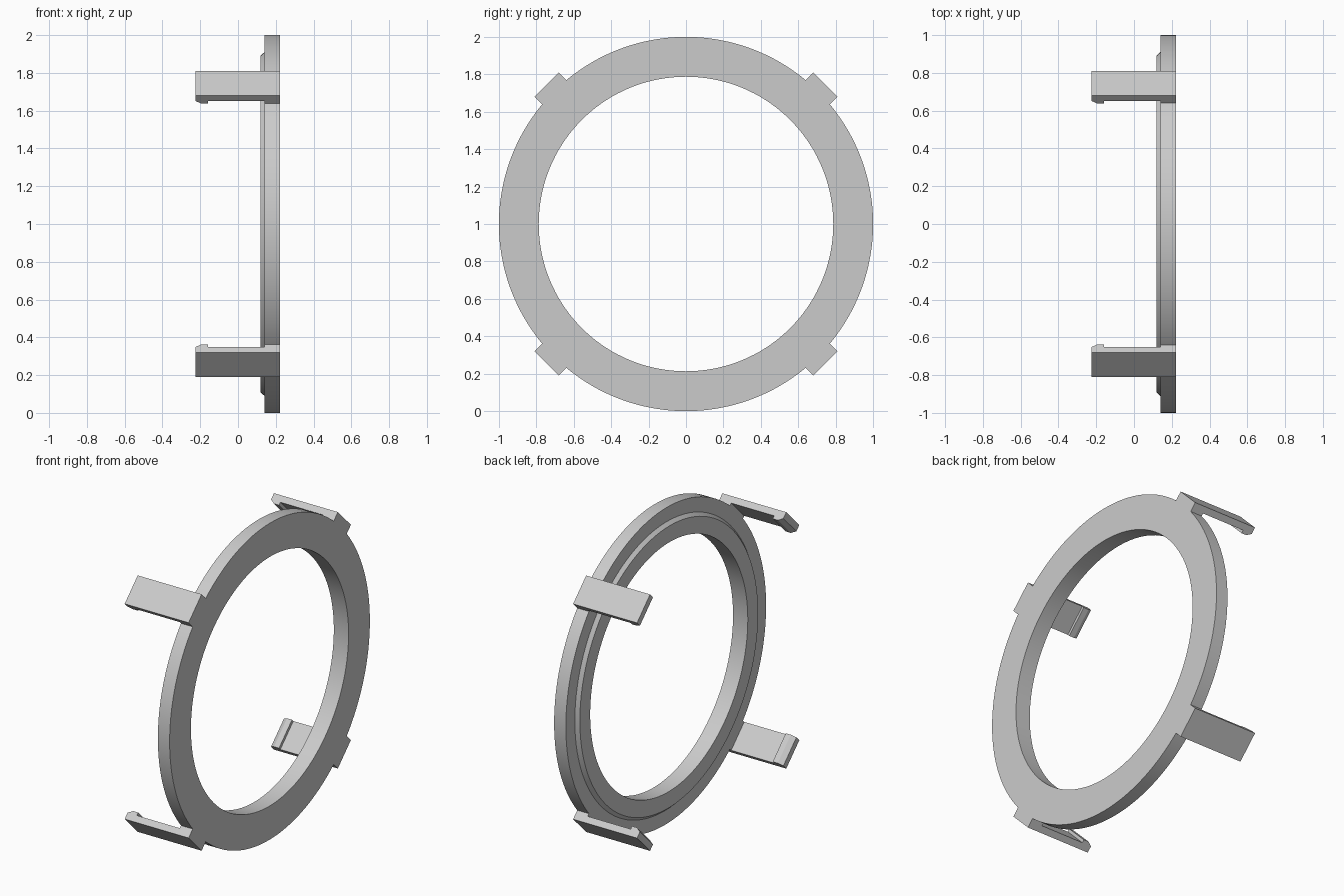
import bpy, bmesh, math
from mathutils import Vector, Matrix

if "Cube" in bpy.data.objects:
    bpy.data.objects.remove(bpy.data.objects["Cube"], do_unlink=True)

grey = bpy.data.materials.new("light grey")
grey.use_nodes = True
colour = (0.6, 0.6, 0.6, 1)
grey.diffuse_color = colour
grey.node_tree.nodes["Principled BSDF"].inputs["Base Color"].default_value = colour

CENTRE = Vector((0, 0, 1))


def make_object(name, bm):
    bmesh.ops.recalc_face_normals(bm, faces=bm.faces)
    mesh = bpy.data.meshes.new(name)
    bm.to_mesh(mesh)
    bm.free()
    mesh.materials.append(grey)
    obj = bpy.data.objects.new(name, mesh)
    bpy.context.collection.objects.link(obj)
    obj.location = CENTRE
    return obj


def add_profile(bm, points, y=0):
    verts = [bm.verts.new((x, y, r)) for x, r in points]
    return bm.faces.new(verts)


# Ring: flat outer face, chamfered raised lip on the clip side
def make_ring(segments=144):
    profile = [(0.222, 0.787), (0.222, 1.0), (0.14, 1.0),
               (0.14, 0.91), (0.119, 0.89), (0.119, 0.787)]
    bm = bmesh.new()
    loops = []
    for i in range(segments):
        turn = Matrix.Rotation(math.tau * i / segments, 4, 'X')
        loops.append([bm.verts.new(turn @ Vector((x, 0, r))) for x, r in profile])
    n = len(profile)
    for i in range(segments):
        a, b = loops[i], loops[(i + 1) % segments]
        for j in range(n):
            k = (j + 1) % n
            bm.faces.new((a[j], a[k], b[k], b[j]))
    ring = make_object("ring", bm)
    bpy.ops.object.select_all(action='DESELECT')
    ring.select_set(True)
    bpy.context.view_layer.objects.active = ring
    bpy.ops.object.shade_smooth_by_angle(angle=math.radians(25))


# Clip: foot rooted in the ring, thin arm and a small inward hook
def make_clip(name, angle, half_width=0.092):
    profile = [(0.222, 1.054), (-0.225, 1.054), (-0.225, 1.013),
               (-0.195, 0.994), (-0.16, 0.994), (-0.16, 1.013),
               (0.14, 1.013), (0.14, 0.97), (0.222, 0.97)]
    bm = bmesh.new()
    face = add_profile(bm, profile, -half_width)
    extruded = bmesh.ops.extrude_face_region(bm, geom=[face], use_keep_orig=True)
    moved = [v for v in extruded["geom"] if isinstance(v, bmesh.types.BMVert)]
    bmesh.ops.translate(bm, vec=(0, 2 * half_width, 0), verts=moved)
    bmesh.ops.rotate(bm, verts=bm.verts, cent=(0, 0, 0),
                     matrix=Matrix.Rotation(angle, 3, 'X'))
    make_object(name, bm)


make_ring()
names = ["upper_front_clip", "lower_front_clip", "lower_back_clip", "upper_back_clip"]
for i, name in enumerate(names):
    make_clip(name, math.radians(45 + 90 * i))
